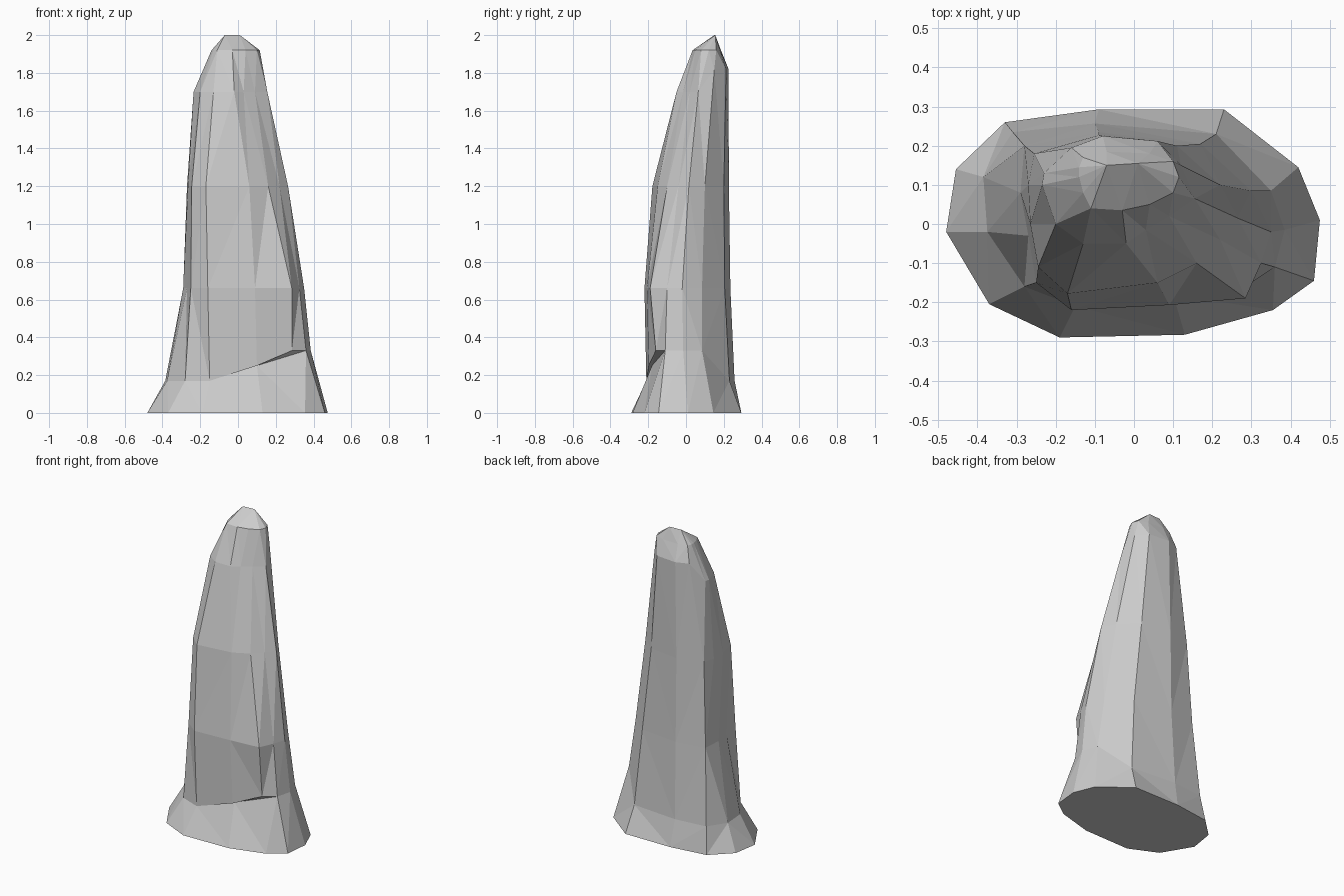
import bpy
import bmesh

default_cube = bpy.data.objects.get("Cube")
if default_cube:
    bpy.data.objects.remove(default_cube, do_unlink=True)


def make_material(name, colour):
    material = bpy.data.materials.new(name)
    material.use_nodes = True
    material.diffuse_color = colour
    shader = next(node for node in material.node_tree.nodes if node.type == 'BSDF_PRINCIPLED')
    shader.inputs["Base Color"].default_value = colour
    return material


def lift(outline, height, raised=(), raised_height=None):
    """Turn a flat outline into a ring of points, with some corners set at another height."""
    return [(x, y, raised_height if index in raised else height)
            for index, (x, y) in enumerate(outline)]


def loft(name, rings, material):
    """Skin a stack of rings into one closed, faceted solid."""
    bm = bmesh.new()
    stack = [[bm.verts.new(point) for point in ring] for ring in rings]
    count = len(stack[0])
    for lower, upper in zip(stack, stack[1:]):
        for i in range(count):
            j = (i + 1) % count
            bm.faces.new((lower[i], lower[j], upper[j], upper[i]))
    bm.faces.new(stack[0])
    bmesh.ops.remove_doubles(bm, verts=bm.verts[:], dist=0.001)
    bmesh.ops.triangulate(bm, faces=bm.faces[:], quad_method='SHORT_EDGE')
    bmesh.ops.dissolve_degenerate(bm, edges=bm.edges[:], dist=0.001)
    bmesh.ops.recalc_face_normals(bm, faces=bm.faces[:])
    mesh = bpy.data.meshes.new(name)
    bm.to_mesh(mesh)
    bm.free()
    mesh.materials.append(material)
    rock = bpy.data.objects.new(name, mesh)
    bpy.context.scene.collection.objects.link(rock)
    return rock


# Cross-sections, each starting at the -x side and running round by the back
base = [(-.48, -.02), (-.455, .14), (-.33, .26), (-.09, .293), (.23, .293), (.42, .145),
        (.475, .01), (.46, -.145), (.355, -.22), (.13, -.283), (-.19, -.29), (-.37, -.205)]
skirt = [(-.375, -.02), (-.385, .12), (-.31, .235), (-.1, .257), (.21, .23), (.35, .085),
         (.385, -.015), (.36, -.11), (.36, -.11), (.1, -.18), (-.15, -.21), (-.28, -.16)]
waist = [(-.27, -.03), (-.29, .08), (-.28, .2), (-.09, .235), (.17, .205), (.3, .085),
         (.35, -.02), (.325, -.1), (.285, -.19), (.09, -.207), (-.16, -.22), (-.25, -.15)]
chest = [(-.265, 0), (-.27, .1), (-.255, .18), (-.09, .227), (.11, .2), (.22, .1),
         (.265, .015), (.22, -.04), (.16, -.1), (.06, -.15), (-.17, -.178), (-.245, -.11)]
shoulder = [(-.235, .1), (-.23, .13), (-.16, .195), (-.08, .225), (.06, .212), (.12, .15),
            (.155, .065), (.09, .02), (.03, -.015), (-.02, -.05), (-.13, -.05), (-.2, 0)]
crown = [(-.14, .12), (-.14, .145), (-.13, .17), (-.07, .185), (.04, .18), (.1, .16),
         (.115, .12), (.1, .08), (.04, .05), (-.03, .035), (-.11, .04), (-.13, .08)]

# Broken lip: the body starts a little inside the skirt on the front +x corner
lip = list(skirt)
lip[8], lip[9] = (.285, -.16), (.1, -.198)

# Short ridge that closes the summit
ridge_left, ridge_right = (-.07, .15), (.01, .155)
summit = [ridge_right if x > -.05 else ridge_left for x, y in crown]

high_side = range(5, 9)
skirt_ring = lift(skirt, .17, high_side, .33)
lip_ring = lift(lip, .17, high_side, .33)
for ring in (skirt_ring, lip_ring):
    ring[9] = (*ring[9][:2], .25)

stone = make_material("grey stone", (.6, .6, .6, 1))
loft("stone_pillar", [
    lift(base, 0), skirt_ring, lip_ring, lift(waist, .66), lift(chest, 1.2),
    lift(shoulder, 1.7, range(2, 6), 1.82), lift(crown, 1.92), lift(summit, 2)], stone)
